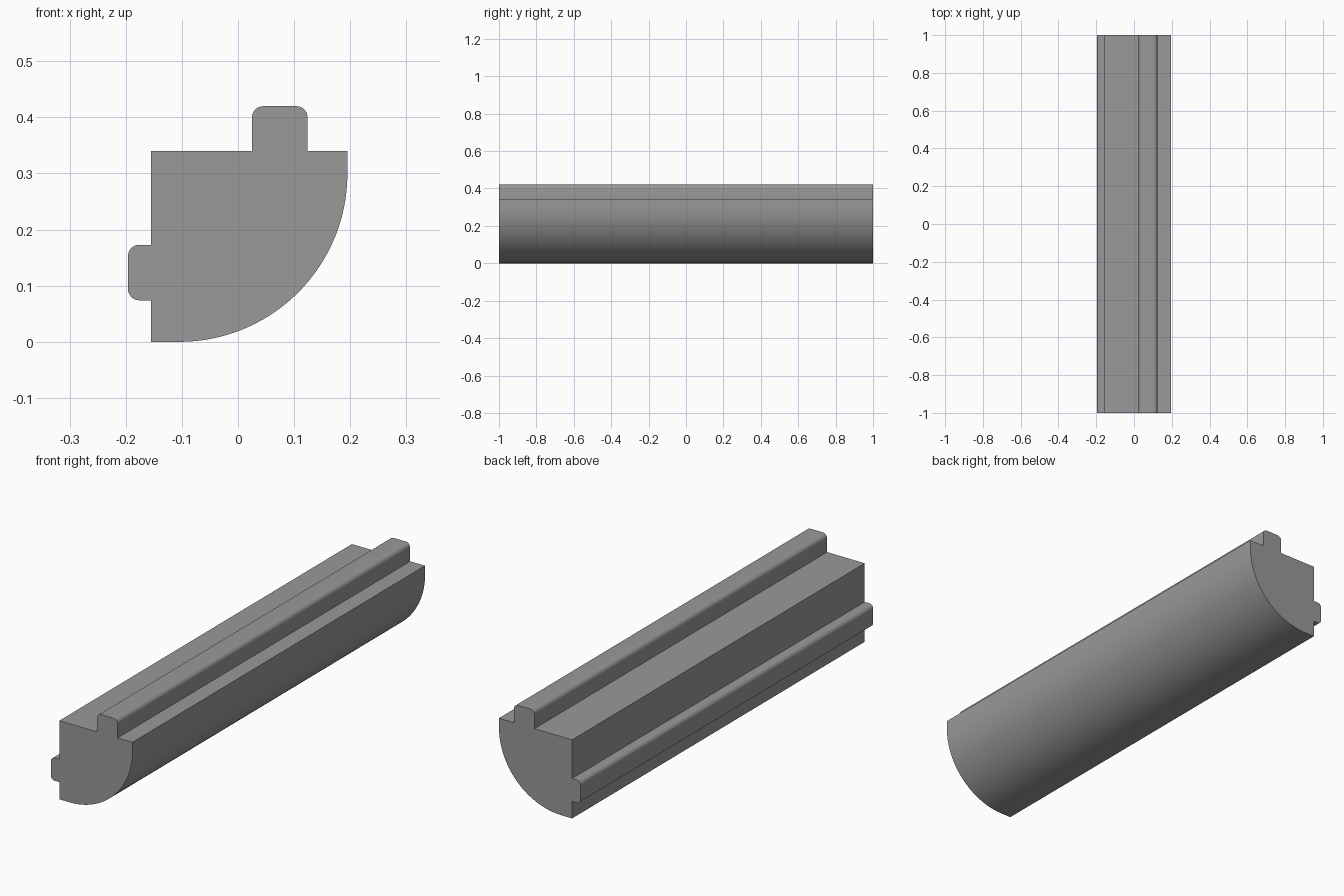
import bpy, bmesh, math

if "Cube" in bpy.data.objects:
    bpy.data.objects.remove(bpy.data.objects["Cube"])

LENGTH = 2.0
LEFT, TOP = -0.155, 0.34            # flat sides of the quarter-round body
ARC_X, ARC_Z, ARC_R = -0.105, 0.30, 0.30
LIP = 0.02                          # corner radius of the tongues

grey = bpy.data.materials.new("grey")
grey.diffuse_color = (0.32, 0.32, 0.32, 1)
grey.use_nodes = True
grey.node_tree.nodes["Principled BSDF"].inputs["Base Color"].default_value = grey.diffuse_color


def arc(cx, cz, r, start, end, steps):
    """Points of an arc, angles in degrees."""
    angles = [math.radians(start + (end - start) * i / steps) for i in range(steps + 1)]
    return [(cx + r * math.cos(a), cz + r * math.sin(a)) for a in angles]


# Cross-section, counter-clockwise seen from the front
profile = [(LEFT, 0)]
profile += arc(ARC_X, ARC_Z, ARC_R, -90, 0, 48)             # curved face
profile += [(0.195, TOP), (0.124, TOP)]
profile += arc(0.124 - LIP, 0.42 - LIP, LIP, 0, 90, 8)      # top tongue
profile += arc(0.025 + LIP, 0.42 - LIP, LIP, 90, 180, 8)
profile += [(0.025, TOP), (LEFT, TOP), (LEFT, 0.173)]
profile += arc(-0.196 + LIP, 0.173 - LIP, LIP, 90, 180, 8)  # side tongue
profile += arc(-0.196 + LIP, 0.074 + LIP, LIP, 180, 270, 8)
profile += [(LEFT, 0.074)]

# Extrude the cross-section along y
bm = bmesh.new()
cap = bm.faces.new([bm.verts.new((x, -LENGTH / 2, z)) for x, z in profile])
extruded = bmesh.ops.extrude_face_region(bm, geom=[cap], use_keep_orig=True)
moved = [v for v in extruded["geom"] if isinstance(v, bmesh.types.BMVert)]
bmesh.ops.translate(bm, verts=moved, vec=(0, LENGTH, 0))
bmesh.ops.recalc_face_normals(bm, faces=bm.faces)

mesh = bpy.data.meshes.new("quarter_round_rail")
bm.to_mesh(mesh)
bm.free()
mesh.materials.append(grey)
rail = bpy.data.objects.new("quarter_round_rail", mesh)
bpy.context.collection.objects.link(rail)

# Smooth curves, sharp corners
bpy.context.view_layer.objects.active = rail
rail.select_set(True)
bpy.ops.object.shade_smooth_by_angle(angle=math.radians(30))
